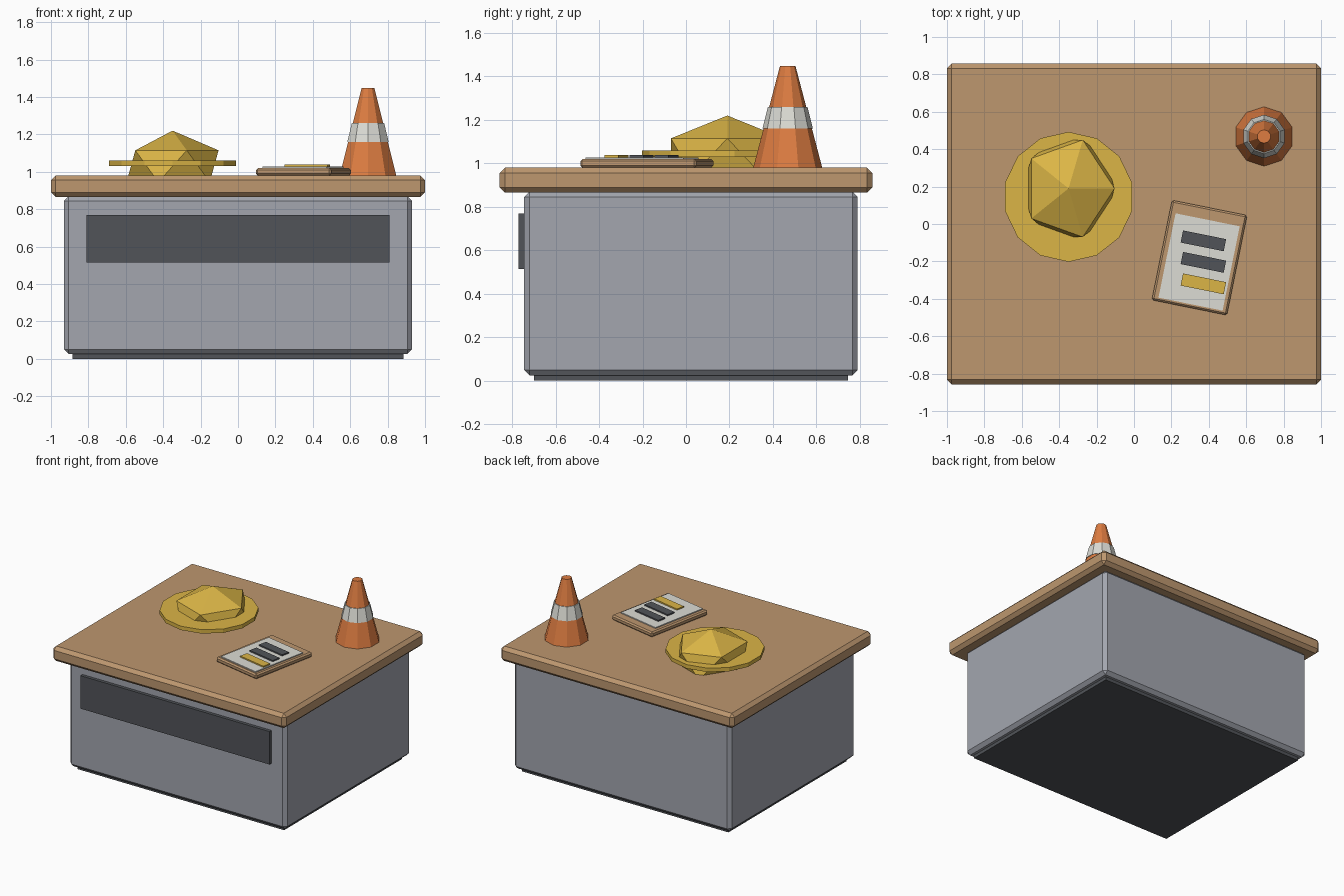
import bpy, math

if "Cube" in bpy.data.objects:
    bpy.data.objects.remove(bpy.data.objects["Cube"])


def material(name, r, g, b):
    lin = [((c / 255 + 0.055) / 1.055) ** 2.4 for c in (r, g, b)]
    m = bpy.data.materials.new(name)
    m.diffuse_color = (*lin, 1)
    m.use_nodes = True
    m.node_tree.nodes["Principled BSDF"].inputs["Base Color"].default_value = m.diffuse_color
    return m


WOOD = material("wood brown", 189, 151, 111)
GREY = material("cabinet grey", 163, 166, 175)
DARK = material("dark grey", 81, 84, 89)
YELLOW = material("hat yellow", 219, 181, 70)
ORANGE = material("cone orange", 221, 124, 65)
WHITE = material("paper white", 220, 220, 213)


def finish(name, mat):
    ob = bpy.context.object
    ob.name = name
    ob.data.materials.append(mat)
    return ob


def box(name, mat, x, y, z0, z1, w, d, rot=0, bevel=0):
    bpy.ops.mesh.primitive_cube_add(size=1, location=(x, y, (z0 + z1) / 2), rotation=(0, 0, rot))
    ob = finish(name, mat)
    ob.scale = (w, d, z1 - z0)
    bpy.ops.object.transform_apply(location=False, rotation=False, scale=True)
    if bevel:
        mod = ob.modifiers.new("chamfer", 'BEVEL')
        mod.width, mod.segments = bevel, 1
    return ob


def frustum(name, mat, sides, x, y, z0, z1, r0, r1):
    bpy.ops.mesh.primitive_cone_add(vertices=sides, radius1=r0, radius2=r1,
                                    depth=z1 - z0, location=(x, y, (z0 + z1) / 2))
    return finish(name, mat)


# Cabinet
box("plinth", DARK, 0, 0.0225, 0, 0.06, 1.77, 1.445)
box("cabinet_body", GREY, 0, 0.0225, 0.025, 0.87, 1.86, 1.535, bevel=0.025)
box("front_panel", DARK, 0, -0.75, 0.515, 0.77, 1.62, 0.04)
box("tabletop", WOOD, 0, 0, 0.865, 0.98, 2.0, 1.715, bevel=0.025)

# Hard hat: faceted dome and flat brim
bpy.ops.mesh.primitive_ico_sphere_add(subdivisions=1, radius=1, location=(-0.35, 0.19, 1.03))
finish("hat_dome", YELLOW).scale = (0.275, 0.305, 0.19)
frustum("hat_brim", YELLOW, 14, -0.35, 0.145, 1.03, 1.06, 0.3475, 0.3475)

# Traffic cone with reflective band
frustum("traffic_cone", ORANGE, 10, 0.695, 0.468, 0.975, 1.447, 0.16, 0.036)
frustum("cone_band", WHITE, 10, 0.695, 0.468, 1.16, 1.26, 0.116, 0.091)

# Clipboard with sheet and printed bars
TURN = -0.2
box("clipboard", WOOD, 0.35, -0.18, 0.98, 1.02, 0.41, 0.545, TURN, bevel=0.01)
box("paper_sheet", WHITE, 0.348, -0.203, 1.015, 1.028, 0.35, 0.46, TURN)
for i, mat in enumerate((DARK, DARK, YELLOW)):
    box(f"printed_bar_{i + 1}", mat, 0.371, -0.09 - 0.115 * i, 1.025, 1.038, 0.235, 0.066, TURN)
